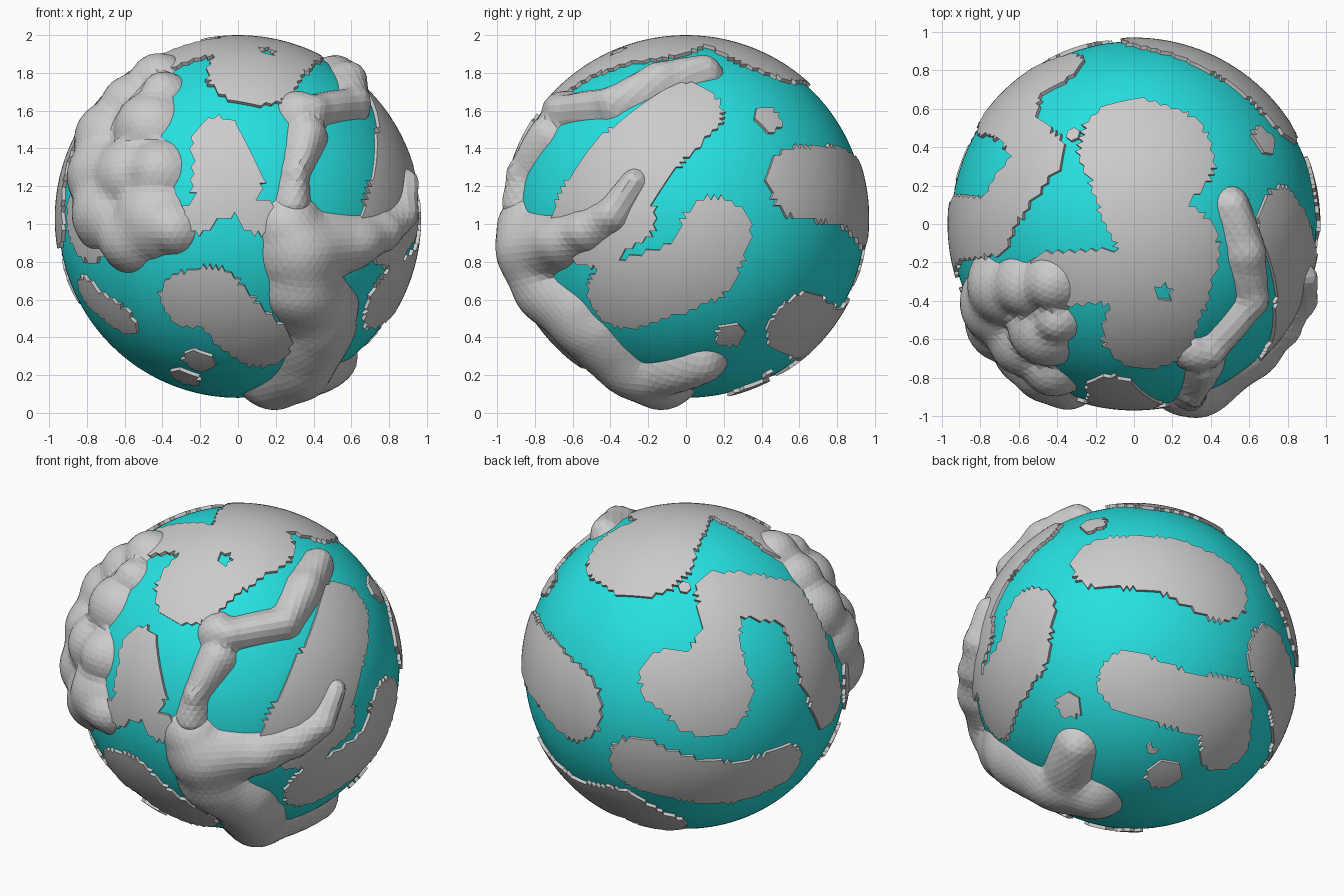
import bpy, bmesh
from math import sin, cos, radians, sqrt

from mathutils import Vector

if "Cube" in bpy.data.objects:
    bpy.data.objects.remove(bpy.data.objects["Cube"])

CENTRE = Vector((0, 0, 1.03))
R_SEA, R_LAND = 0.95, 0.97


def frame(az, el):
    """Right, up and outward axes of a flat map; az 0 is the front, turning towards +x."""
    a, e = radians(az), radians(el)
    return (Vector((cos(a), sin(a), 0)),
            Vector((-sin(a) * sin(e), cos(a) * sin(e), cos(e))),
            Vector((sin(a) * cos(e), -cos(a) * cos(e), sin(e))))


FRONT, RIGHT, TOP, BOTTOM = frame(0, 0), frame(90, 0), frame(0, 90), frame(0, -90)
BACK_LEFT, BACK_LOW = frame(215, 25), frame(145, -25)


def spot(view, x, y, r):
    """Direction on the planet of a map position, with its radius."""
    rt, up, out = view
    w = sqrt(max(0, R_LAND ** 2 - x * x - y * y))
    return (rt * x + up * y + out * w).normalized(), r


def chain(view, *discs):
    """Discs joined one after the other by tapering strips."""
    s = [spot(view, *d) for d in discs]
    return list(zip(s, s[1:])) or [(s[0], s[0])]


def reach(d, strip):
    """Distance from d to the strip's middle line, and the radius there."""
    (a, ra), (b, rb) = strip
    ab = b - a
    t = min(1, max(0, (d - a).dot(ab) / max(ab.length_squared, 1e-9)))
    return (d - (a + ab * t).normalized()).length, ra + (rb - ra) * t


# Land masses
polar = (chain(TOP, (.14, .37, .30), (0, .41, .30), (.01, .10, .20), (.20, -.15, .27), (.08, -.58, .25))
         + chain(TOP, (.10, -.25, .15), (-.42, -.29, .15))
         + chain(FRONT, (-.11, .42, .14), (-.06, .20, .20))
         + chain(FRONT, (-.21, .01, .09)) + chain(FRONT, (.10, .01, .10)))
south = chain(FRONT, (-.26, -.44, .17), (-.14, -.42, .18), (.13, -.68, .17))
south_west = chain(FRONT, (-.80, -.40, .10), (-.62, -.54, .10)) + chain(FRONT, (-.80, 0, .24))
east = (chain(RIGHT, (0, .57, .20), (-.35, .25, .25), (-.50, 0, .27))
        + chain(RIGHT, (-.30, 0, .15)))
low_east = chain(RIGHT, (.16, -.08, .20), (.08, -.27, .20), (-.35, -.42, .20))
back = chain(BACK_LOW, (-.26, .56, .20), (.15, .55, .23), (.40, .45, .25))
bottom = chain(BACK_LOW, (-.10, -.17, .19), (.20, -.26, .18), (.50, -.30, .20), (.52, -.50, .18))
low_back = chain(BACK_LEFT, (-.27, -.58, .20), (.05, -.68, .18), (.30, -.69, .18), (.55, -.60, .17))
west = chain(BACK_LEFT, (-.09, -.08, .19), (.13, -.15, .28), (.21, .20, .12), (.20, .44, .15),
             (.62, .38, .16), (.78, 0, .18), (.85, -.20, .17))
islands = (chain(FRONT, (-.21, -.76, .085)) + chain(FRONT, (-.28, -.85, .08))
           + chain(RIGHT, (.44, .53, .08)) + chain(BACK_LOW, (-.44, -.31, .08))
           + chain(BACK_LOW, (.15, -.69, .11)) + chain(BACK_LOW, (.06, -.55, .03))
           + chain(TOP, (-.32, .46, .035)))
LAND = polar + south + south_west + east + low_east + back + bottom + low_back + west + islands
LAKE = chain(TOP, (.156, -.36, .045))


def covered(d, strips):
    for s in strips:
        dist, r = reach(d, s)
        if dist < r:
            return True
    return False


def ball(radius):
    bm = bmesh.new()
    bmesh.ops.create_icosphere(bm, subdivisions=6, radius=radius)
    return bm


def finish(bm, name):
    bmesh.ops.recalc_face_normals(bm, faces=bm.faces[:])
    mesh = bpy.data.meshes.new(name)
    bm.to_mesh(mesh)
    bm.free()
    obj = bpy.data.objects.new(name, mesh)
    obj.location = CENTRE
    bpy.context.collection.objects.link(obj)
    return obj


# Ocean
ocean = finish(ball(R_SEA), "ocean")
teal = bpy.data.materials.new("teal")
teal.diffuse_color = (0.02, 0.75, 0.75, 1)
teal.use_nodes = True
teal.node_tree.nodes["Principled BSDF"].inputs["Base Color"].default_value = teal.diffuse_color
ocean.data.materials.append(teal)

# Continents: land faces of a sphere, raised into thin plates
bm = ball(R_SEA - 0.01)
sea = []
for f in bm.faces:
    d = f.calc_center_median().normalized()
    if covered(d, LAKE) or not covered(d, LAND):
        sea.append(f)
bmesh.ops.delete(bm, geom=sea, context="FACES")
for v in bmesh.ops.extrude_face_region(bm, geom=bm.faces[:])["geom"]:
    if isinstance(v, bmesh.types.BMVert):
        v.co = v.co.normalized() * R_LAND
finish(bm, "continents")


# Mountains: sphere surface lifted by blended ridges, cut where it sinks below the sea
def mountains(name, ridges):
    bm = ball(1)
    for v in bm.verts:
        total = 0
        for s in ridges:
            dist, r = reach(v.co, s)
            if dist < r:
                total += ((0.09 + 0.2 * r) * (1 - (dist / r) ** 2)) ** 5
        v.co *= 0.91 + total ** 0.2
    low = [f for f in bm.faces if all(v.co.length < R_SEA - 0.005 for v in f.verts)]
    bmesh.ops.delete(bm, geom=low, context="FACES")
    finish(bm, name)


# West massif: separate round peaks
west_peaks = [(-.46, .79, .20), (-.62, .66, .21), (-.42, .70, .16), (-.76, .48, .25), (-.52, .54, .24),
              (-.80, .26, .26), (-.64, .26, .24), (-.46, .27, .21), (-.77, .03, .26),
              (-.50, 0, .27), (-.36, -.06, .17), (-.62, -.12, .22)]
mountains("west_mountains", [s for p in west_peaks for s in chain(FRONT, p)])

# East range: a winding ridge
mountains("east_mountains",
          chain(TOP, (.53, .10, .13), (.60, -.15, .15), (.63, -.40, .13), (.40, -.67, .13), (.34, -.69, .16))
          + chain(FRONT, (.38, .46, .15), (.31, .24, .10), (.30, .08, .13)))

# South range: front mound, side branch and the long tail underneath
mountains("south_mountains",
          chain(FRONT, (.30, -.05, .22), (.36, -.18, .28), (.66, -.13, .18), (.78, -.07, .15))
          + chain(RIGHT, (-.54, -.07, .15), (-.40, .02, .13), (-.28, .20, .10))
          + chain(FRONT, (.36, -.20, .25), (.37, -.40, .25), (.48, -.55, .26))
          + chain(BOTTOM, (.47, .54, .26), (.36, .32, .23), (.22, .15, .24))
          + chain(BOTTOM, (.38, .20, .20), (.54, -.09, .17)))
